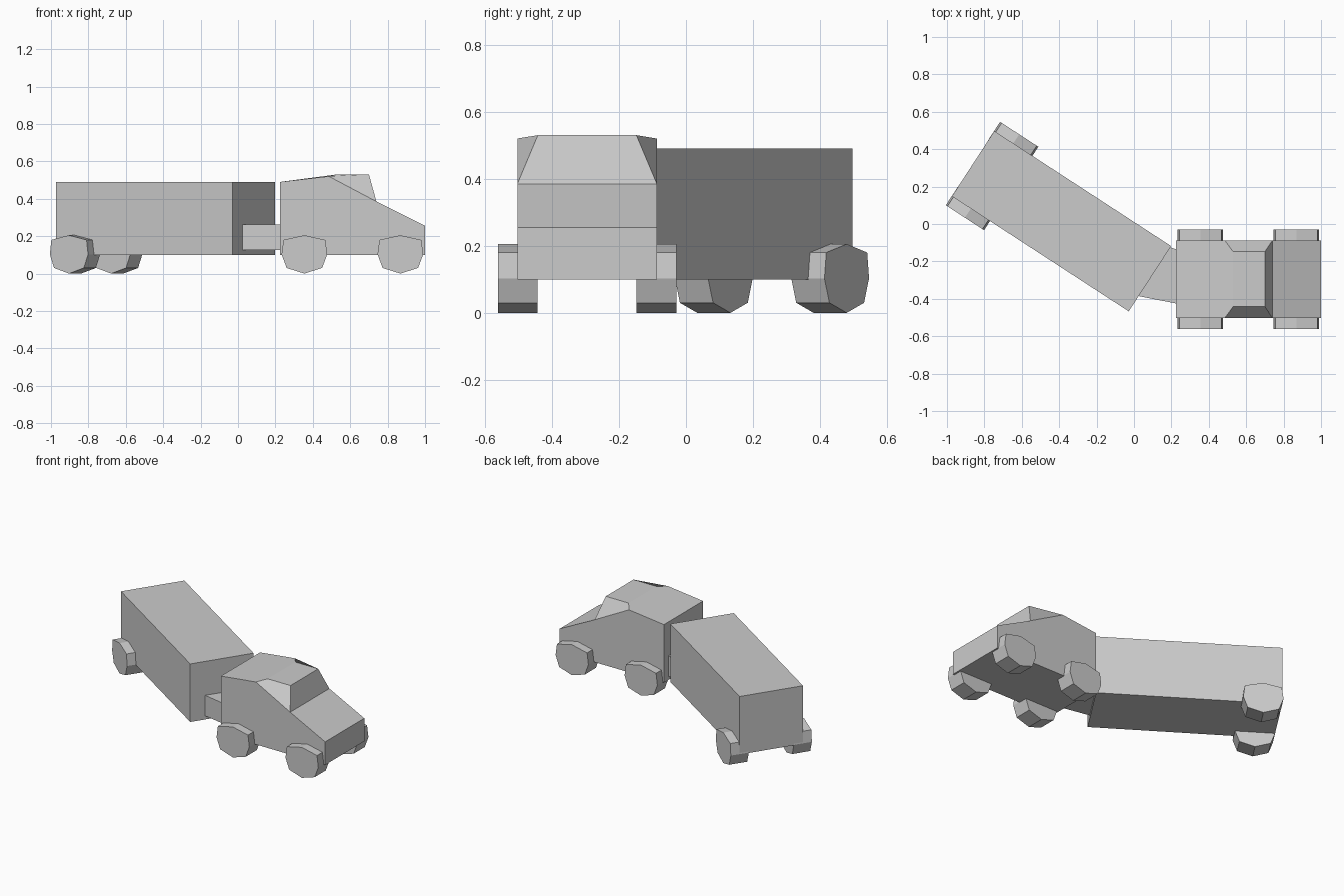
import bpy, bmesh, math
from mathutils import Matrix, Vector

cube = bpy.data.objects.get("Cube")
if cube:
    bpy.data.objects.remove(cube, do_unlink=True)

grey = bpy.data.materials.new("light grey")
grey.use_nodes = True
grey.diffuse_color = (0.6, 0.6, 0.6, 1)
grey.node_tree.nodes["Principled BSDF"].inputs["Base Color"].default_value = (0.6, 0.6, 0.6, 1)


def build(name, verts, faces, matrix):
    """Flat-shaded object from points and faces, placed by a matrix."""
    bm = bmesh.new()
    vs = [bm.verts.new(v) for v in verts]
    for f in faces:
        bm.faces.new([vs[i] for i in f])
    bmesh.ops.recalc_face_normals(bm, faces=bm.faces)
    mesh = bpy.data.meshes.new(name)
    bm.to_mesh(mesh)
    bm.free()
    mesh.materials.append(grey)
    ob = bpy.data.objects.new(name, mesh)
    bpy.context.collection.objects.link(ob)
    ob.matrix_world = matrix
    return ob


def prism(name, low, high, matrix=Matrix()):
    """Solid between two matching outlines."""
    n = len(low)
    faces = [range(n), range(n, 2 * n)]
    faces += [(i, (i + 1) % n, n + (i + 1) % n, n + i) for i in range(n)]
    return build(name, list(low) + list(high), faces, matrix)


cab_frame = Matrix.Translation((0, -0.295, 0))
trailer_frame = Matrix.Translation((-0.3875, 0.015, 0)) @ Matrix.Rotation(math.radians(-33.05), 4, 'Z')
HALF = 0.208

# Cab: side outline mirrored across, with a narrower raised roof
outline = [(0.225, 0.1), (1, 0.1), (1, 0.255), (0.74, 0.385), (0.485, 0.52), (0.225, 0.49)]
roof = [(0.53, 0.53), (0.70, 0.53)]
verts = []
for s in (-1, 1):
    verts += [(x, s * HALF, z) for x, z in outline]
    verts += [(x, s * 0.147, z) for x, z in roof]
faces = [range(6), range(8, 14)]                                  # sides
faces += [(a, b, b + 8, a + 8) for a, b in ((0, 1), (1, 2), (2, 3), (3, 7), (7, 6), (5, 0))]
faces += [(5, 4, 6, 14, 12, 13)]                                  # sloping rear roof
faces += [(4 + k, 3 + k, 7 + k, 6 + k) for k in (0, 8)]           # side window slopes
build("cab", verts, faces, cab_frame)

# Trailer box
L = 0.564
base = [(-L, -HALF), (L, -HALF), (L, HALF), (-L, HALF)]
prism("trailer_box", [(x, y, 0.1) for x, y in base], [(x, y, 0.49) for x, y in base], trailer_frame)

# Hitch joining the trailer front to the cab back
joint = [(0.023, -0.385), (0.225, -0.425), (0.225, -0.135), (0.193, -0.125)]
prism("hitch", [(x, y, 0.125) for x, y in joint], [(x, y, 0.262) for x, y in joint])

# Wheels: slightly squashed octagons
rim = [(0, 0), (0.095, 0.03), (0.122, 0.103), (0.112, 0.18),
       (0, 0.205), (-0.112, 0.18), (-0.122, 0.103), (-0.095, 0.03)]
axles = [("cab_rear", 0.355, cab_frame), ("cab_front", 0.868, cab_frame),
         ("trailer", -0.443, trailer_frame)]
for label, cx, frame in axles:
    for side, s in (("right", -1), ("left", 1)):
        inner, outer = s * 0.148, s * 0.266
        prism(f"{label}_wheel_{side}",
              [(cx + x, inner, z) for x, z in rim],
              [(cx + x, outer, z) for x, z in rim], frame)
